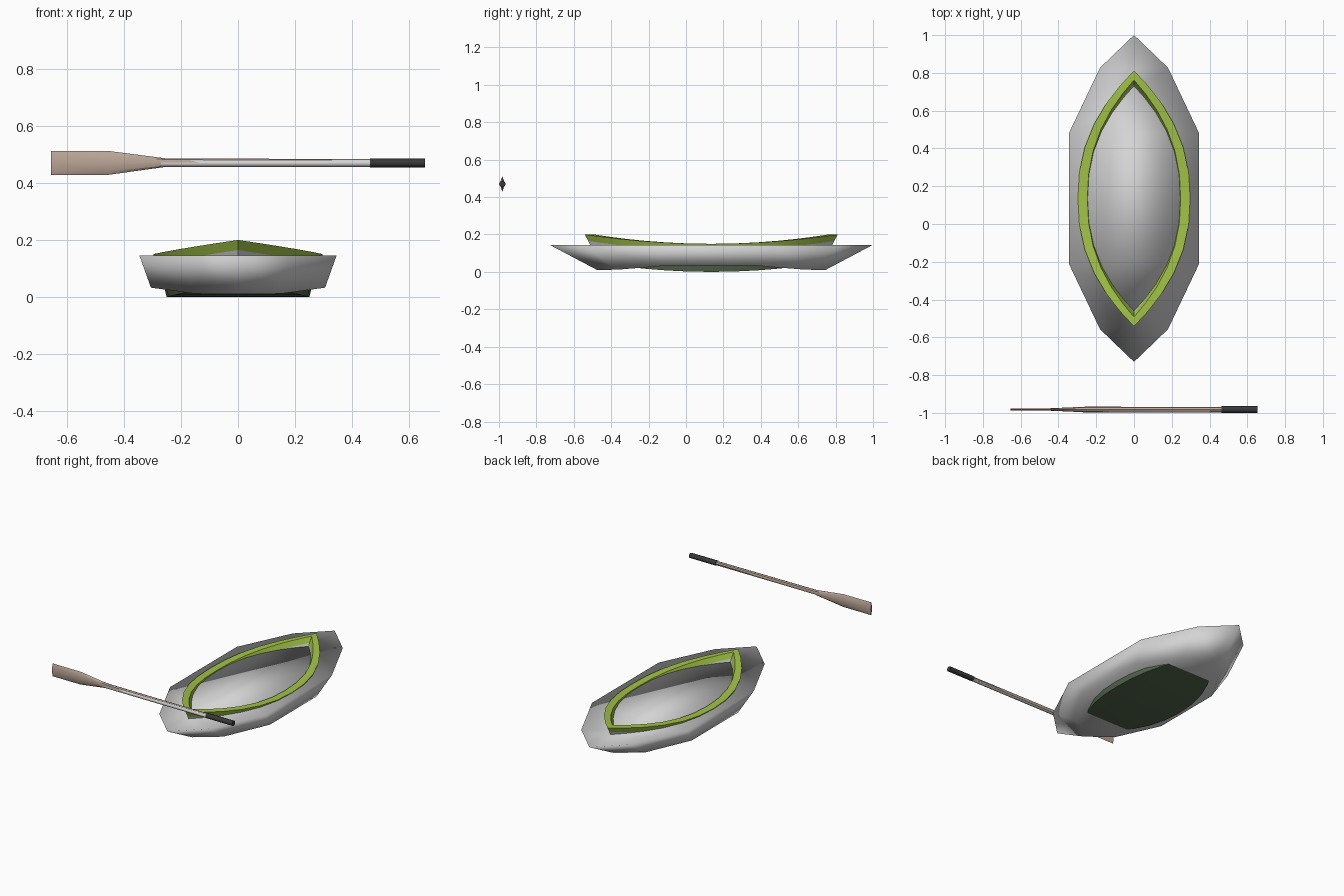
import bpy, bmesh, math

if "Cube" in bpy.data.objects:
    bpy.data.objects.remove(bpy.data.objects["Cube"])

CY = 0.135  # boat centre along y


def mat(name, col):
    m = bpy.data.materials.new(name)
    m.diffuse_color = (*col, 1)
    m.use_nodes = True
    m.node_tree.nodes["Principled BSDF"].inputs["Base Color"].default_value = m.diffuse_color
    return m


GREY = mat("hull grey", (0.66, 0.66, 0.66))
GREEN = mat("lime green", (0.36, 0.55, 0.06))
DARK = mat("dark green", (0.085, 0.13, 0.07))
TAN = mat("paddle wood", (0.50, 0.38, 0.31))
BLACK = mat("grip black", (0.04, 0.04, 0.04))


def loft(name, rings, material, closed=False, smooth=None):
    """Skin a list of equal-length rings; cap the ends, or join last to first."""
    bm = bmesh.new()
    vs = [[bm.verts.new(p) for p in r] for r in rings]
    n = len(rings[0])
    pairs = list(zip(vs, vs[1:]))
    if closed:
        pairs.append((vs[-1], vs[0]))
    for a, b in pairs:
        for i in range(n):
            j = (i + 1) % n
            bm.faces.new((a[i], a[j], b[j], b[i]))
    if not closed:
        bm.faces.new(vs[0])
        bm.faces.new(vs[-1])
    bmesh.ops.recalc_face_normals(bm, faces=bm.faces)
    if not closed:
        bmesh.ops.triangulate(bm, faces=[f for f in bm.faces if len(f.verts) > 8])
    me = bpy.data.meshes.new(name)
    bm.to_mesh(me)
    bm.free()
    me.materials.append(material)
    ob = bpy.data.objects.new(name, me)
    bpy.context.collection.objects.link(ob)
    if smooth:
        bpy.ops.object.select_all(action='DESELECT')
        ob.select_set(True)
        bpy.context.view_layer.objects.active = ob
        if smooth >= 180:
            bpy.ops.object.shade_smooth()
        else:
            bpy.ops.object.shade_smooth_by_angle(angle=math.radians(smooth))
    return ob


def outline(quarter):
    """Mirror a quarter outline (tip, shoulder, side) into a ten-point ring."""
    half = [(x, CY + y, z) for x, y, z in quarter]
    half += [(x, CY - y, z) for x, y, z in reversed(quarter)]
    return half + [(-x, y, z) for x, y, z in half[-2:0:-1]]


def lens(w, l, z0, sag=0.05, n=12, power=2.3):
    """Pointed lens ring, half width w, half length l, curving up at the tips."""
    right, left = [], []
    for i in range(n + 1):
        t = math.cos(math.pi * i / n) * 0.4 + (1 - 2 * i / n) * 0.6
        x = w * (1 - abs(t) ** power)
        right.append((x, CY + l * t, z0 + sag * t * t))
        left.append((-x, CY + l * t, z0 + sag * t * t))
    return right + left[-2:0:-1]


# hull: faceted outline with soft shading
loft("hull", [
    outline([(0, 0.61, 0.01), (0.15, 0.5, 0.012), (0.305, 0.24, 0.033)]),
    outline([(0, 0.865, 0.145), (0.18, 0.692, 0.145), (0.345, 0.345, 0.145)]),
], GREY, smooth=180)

# cockpit rim, the grey wall under it and the dark bottom plate
loft("cockpit_rim", [
    lens(0.297, 0.677, 0.15), lens(0.284, 0.657, 0.115),
    lens(0.237, 0.605, 0.115), lens(0.247, 0.627, 0.15),
], GREEN, closed=True, smooth=30)
loft("cockpit_wall", [
    lens(0.284, 0.657, 0.115), lens(0.262, 0.625, 0.05),
    lens(0.222, 0.575, 0.05), lens(0.237, 0.605, 0.115),
], GREY, closed=True, smooth=30)
loft("bottom_plate", [
    lens(0.25, 0.61, 0.0), lens(0.262, 0.625, 0.05),
], DARK, smooth=30)


def section(x, ry, rz, y=-0.982, z=0.47, n=8):
    return [(x, y + ry * math.cos(math.tau * i / n),
             z + rz * math.sin(math.tau * i / n)) for i in range(n)]


# paddle: flat wooden blade and shaft, a grey shaft tube and a dark grip
loft("paddle", [
    section(-0.655, 0.006, 0.042), section(-0.455, 0.006, 0.042),
    section(-0.25, 0.015, 0.0145, z=0.471), section(0.47, 0.013, 0.0125, z=0.471),
], TAN, smooth=30)
loft("shaft_tube", [
    section(-0.27, 0.0135, 0.0135, y=-0.984, z=0.469),
    section(0.47, 0.0135, 0.0135, y=-0.984, z=0.469),
], GREY, smooth=50)
loft("paddle_grip", [section(0.463, 0.018, 0.016), section(0.655, 0.018, 0.016)],
     BLACK, smooth=50)
